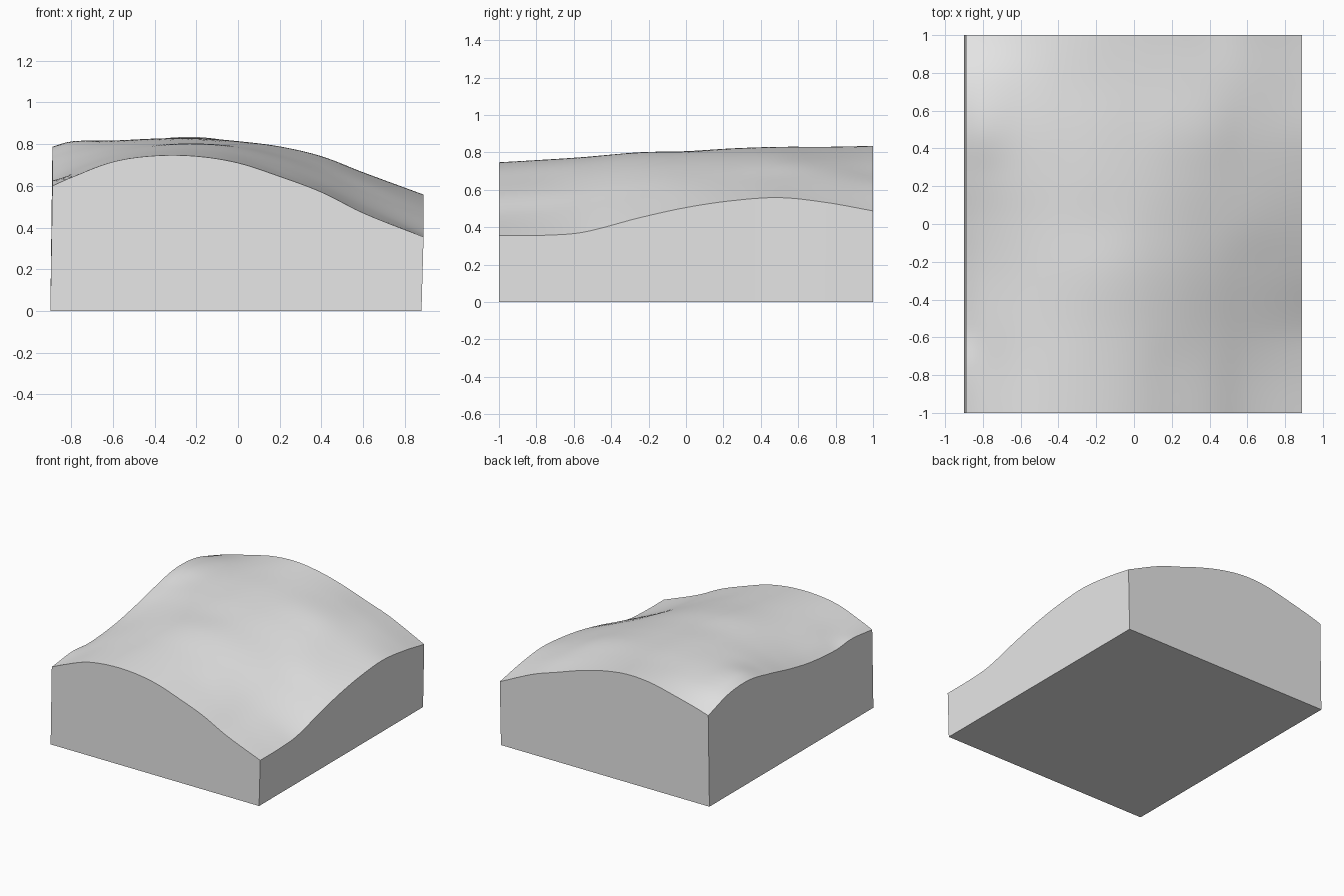
import bpy
import bmesh
import math

default_cube = bpy.data.objects.get("Cube")
if default_cube:
    bpy.data.objects.remove(default_cube, do_unlink=True)

HALF_WIDTH, LEAN = 0.89, 0.01
COLUMNS = [-0.89, -0.8, -0.6, -0.4, -0.2, 0, 0.2, 0.4, 0.6, 0.89]

# Cross-sections of the hill from front to back: depth -> heights in thousandths
SECTIONS = {
    -1.00: [600, 640, 715, 744, 742, 710, 645, 570, 470, 355],
    -0.75: [625, 650, 722, 757, 758, 729, 665, 588, 487, 357],
    -0.55: [612, 660, 732, 768, 773, 747, 690, 610, 512, 373],
    -0.25: [635, 680, 750, 789, 800, 780, 730, 658, 572, 450],
    0.00: [680, 715, 772, 800, 806, 793, 752, 692, 622, 505],
    0.25: [738, 765, 800, 816, 821, 806, 774, 722, 650, 542],
    0.50: [785, 812, 817, 826, 829, 814, 789, 742, 665, 558],
    0.75: [773, 793, 808, 825, 829, 812, 777, 725, 655, 532],
    1.00: [700, 728, 778, 822, 834, 808, 757, 690, 622, 487],
}


def smooth_curve(knots, values, position):
    """Cubic curve through the values at unevenly spaced knots."""
    last = len(knots) - 1
    i = 0
    while i < last - 1 and position > knots[i + 1]:
        i += 1

    def slope(k):
        before, after = max(k - 1, 0), min(k + 1, last)
        return (values[after] - values[before]) / (knots[after] - knots[before])

    span = knots[i + 1] - knots[i]
    t = (position - knots[i]) / span
    rise = t * t * (3 - 2 * t)
    return (values[i] * (1 - rise) + values[i + 1] * rise
            + span * t * (1 - t) * ((1 - t) * slope(i) - t * slope(i + 1)))


def hill_height(x, y):
    across = [smooth_curve(COLUMNS, row, x) for row in SECTIONS.values()]
    return smooth_curve(list(SECTIONS), across, y) / 1000


def make_material(name, colour):
    material = bpy.data.materials.new(name)
    material.use_nodes = True
    material.diffuse_color = colour
    shader = next(n for n in material.node_tree.nodes if n.type == 'BSDF_PRINCIPLED')
    shader.inputs["Base Color"].default_value = colour
    return material


# Curved hill surface
bm = bmesh.new()
bmesh.ops.create_grid(bm, x_segments=54, y_segments=60, size=1)
for vert in bm.verts:
    vert.co.x *= HALF_WIDTH
    vert.co.z = hill_height(vert.co.x, vert.co.y)

# Slightly leaning side walls and a flat underside
extruded = bmesh.ops.extrude_face_region(bm, geom=bm.faces[:], use_keep_orig=True)["geom"]
for vert in (g for g in extruded if isinstance(g, bmesh.types.BMVert)):
    vert.co.z = 0
    vert.co.x -= LEAN
underside = [f for f in bm.faces if all(v.co.z == 0 for v in f.verts)]
bmesh.ops.dissolve_faces(bm, faces=underside, use_verts=True)
bmesh.ops.recalc_face_normals(bm, faces=bm.faces[:])

mesh = bpy.data.meshes.new("terrain_block")
bm.to_mesh(mesh)
bm.free()
mesh.materials.append(make_material("light_grey", (0.8, 0.8, 0.8, 1)))

terrain = bpy.data.objects.new("terrain_block", mesh)
bpy.context.collection.objects.link(terrain)
bpy.ops.object.select_all(action='DESELECT')
terrain.select_set(True)
bpy.context.view_layer.objects.active = terrain
bpy.ops.object.shade_smooth_by_angle(angle=math.radians(35))
